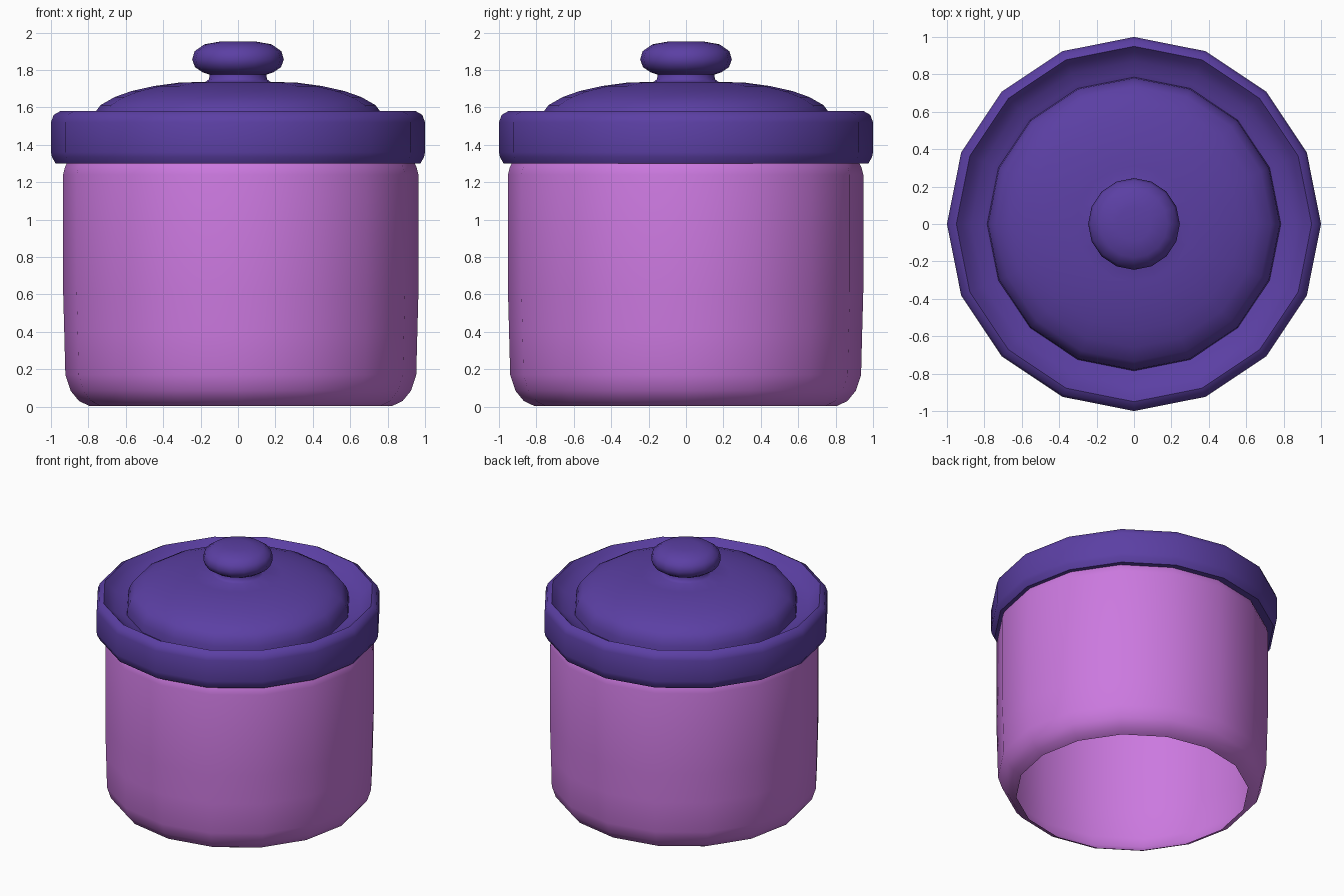
import bpy, bmesh
from math import cos, sin, pi, radians

if "Cube" in bpy.data.objects:
    bpy.data.objects.remove(bpy.data.objects["Cube"])

SIDES = 16


def material(name, rgb):
    m = bpy.data.materials.new(name)
    m.diffuse_color = (*rgb, 1)
    m.use_nodes = True
    m.node_tree.nodes["Principled BSDF"].inputs["Base Color"].default_value = m.diffuse_color
    return m


def lathe(name, profile, mat, center=(0, 0), sides=SIDES):
    """Revolve an (r, z) profile, listed bottom-outside to top, about z; r = 0 is a pole."""
    bm = bmesh.new()
    rings = []
    for r, z in profile:
        if r == 0:
            rings.append([bm.verts.new((0, 0, z))] * sides)
        else:
            rings.append([bm.verts.new((r * cos(2 * pi * i / sides),
                                        r * sin(2 * pi * i / sides), z))
                          for i in range(sides)])
    for a, b in zip(rings, rings[1:]):
        for i in range(sides):
            j = (i + 1) % sides
            bm.faces.new(dict.fromkeys((a[i], a[j], b[j], b[i])))
    mesh = bpy.data.meshes.new(name)
    bm.to_mesh(mesh)
    bm.free()
    ob = bpy.data.objects.new(name, mesh)
    ob.location = (*center, 0)
    bpy.context.collection.objects.link(ob)
    mesh.materials.append(mat)
    bpy.context.view_layer.objects.active = ob
    ob.select_set(True)
    bpy.ops.object.shade_smooth_by_angle(angle=radians(60))
    ob.select_set(False)
    return ob


pink = material("pink_glaze", (0.60, 0.19, 0.74))
purple = material("purple_glaze", (0.105, 0.05, 0.37))

# Jar body: thin open-bottomed shell with rounded foot and shoulder
lathe("jar_body", [(0.81, 0.004), (0.865, 0.03), (0.91, 0.085),
                   (0.938, 0.17), (0.944, 0.4), (0.95, 0.62), (0.95, 1.24),
                   (0.94, 1.28), (0.925, 1.31)],
      pink, center=(0.015, -0.002))

# Lid: bevelled rim, sloping groove, dome, flared neck and knob in one profile
rim = [(0.90, 1.30), (0.975, 1.30), (0.995, 1.335), (1.0, 1.36),
       (1.0, 1.52), (0.985, 1.56), (0.95, 1.58)]
groove = [(0.92, 1.545), (0.87, 1.505), (0.81, 1.485), (0.785, 1.475)]
dome = [(0.78, 1.53), (0.763, 1.575), (0.735, 1.612), (0.66, 1.655),
        (0.57, 1.687), (0.45, 1.714), (0.31, 1.733), (0.175, 1.736)]
knob = [(0.155, 1.75), (0.152, 1.775), (0.19, 1.788), (0.23, 1.815),
        (0.245, 1.855), (0.232, 1.9), (0.18, 1.937), (0.09, 1.953), (0, 1.953)]
lathe("lid", rim + groove + dome + knob, purple)
